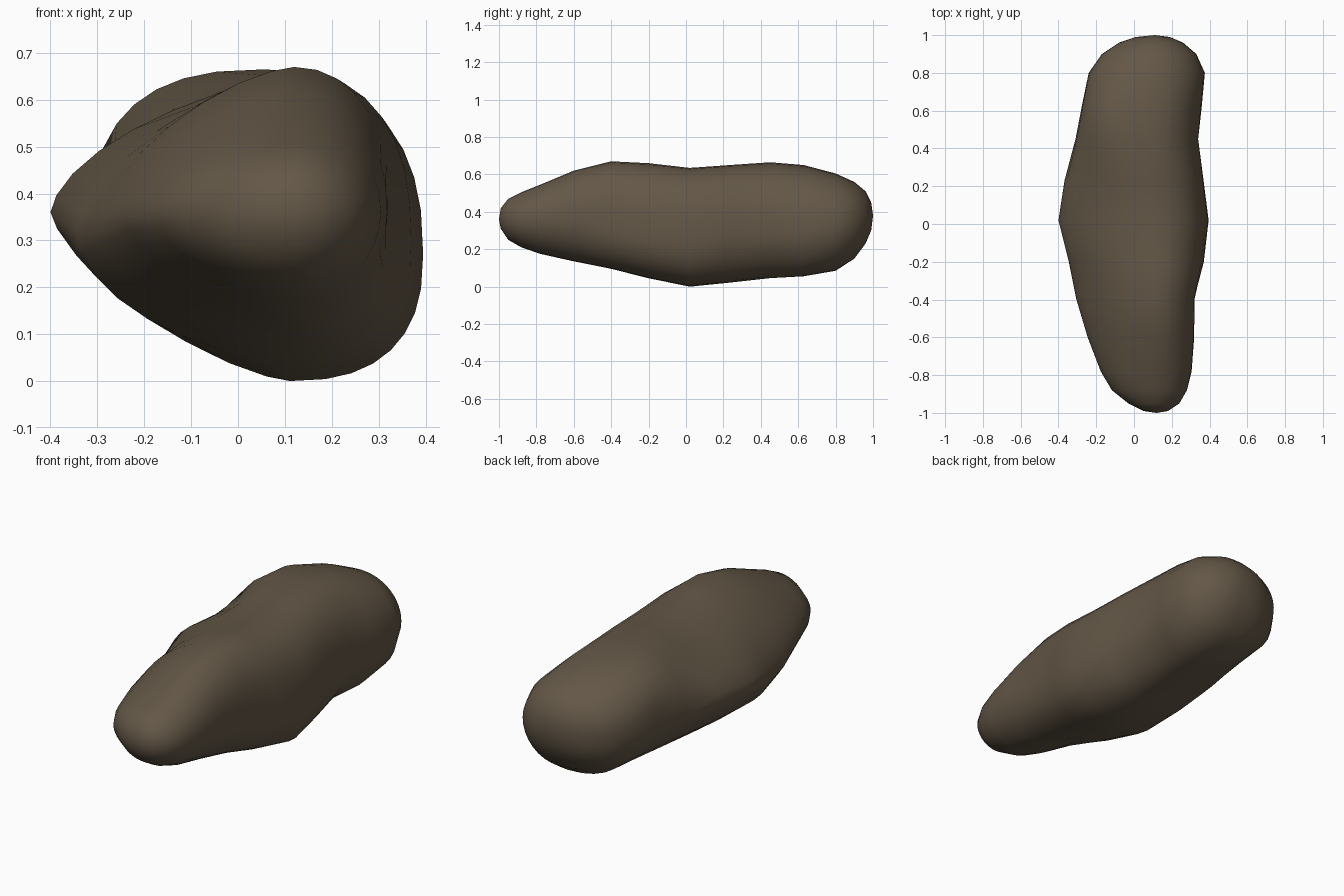
import bpy, bmesh, math
from mathutils import Vector

default_cube = bpy.data.objects.get("Cube")
if default_cube:
    bpy.data.objects.remove(default_cube, do_unlink=True)

# Stone colour
stone = bpy.data.materials.new("dark_brown_stone")
stone.use_nodes = True
colour = (0.125, 0.095, 0.062, 1)
stone.diffuse_color = colour
shader = stone.node_tree.nodes["Principled BSDF"]
shader.inputs["Base Color"].default_value = colour
shader.inputs["Roughness"].default_value = 0.9

# Extents along the length: y, left x, right x, bottom z, top z
extents = [
    (-.99, .05, .18, .31, .42),
    (-.95, -.03, .24, .25, .47),
    (-.88, -.12, .28, .21, .505),
    (-.78, -.185, .305, .175, .545),
    (-.6, -.25, .32, .135, .62),
    (-.4, -.305, .34, .095, .67),
    (-.2, -.345, .378, .045, .66),
    (.02, -.4, .395, 0, .635),
    (.23, -.37, .37, .02, .65),
    (.45, -.31, .345, .04, .665),
    (.63, -.275, .36, .055, .65),
    (.8, -.24, .375, .085, .605),
    (.9, -.17, .33, .15, .56),
    (.96, -.08, .26, .23, .51),
    (.99, .01, .19, .3, .45),
]

# Section character: y, crest x, keel x, left z, right z,
# then roundness of the right-top, left-top, left-bottom, right-bottom corners
character = [
    (-1, .12, .12, .36, .36, 2, 2, 2, 2),
    (-.6, .12, .12, .35, .36, 2.1, 1.5, 1.6, 1.9),
    (-.25, .12, .12, .31, .3, 2.2, 1.5, 1.8, 2.2),
    (0, .1, .11, .36, .27, 2.4, 1.6, 1.4, 2.5),
    (.22, .08, .13, .36, .28, 2.4, 1.7, 1.5, 2.3),
    (.57, .05, .15, .35, .29, 2.3, 2.9, 1.75, 2.1),
    (1, .1, .12, .38, .36, 2, 2, 2.5, 2),
]

# Shallow hollows: centre, radius, depth
hollows = [
    (Vector((.34, -.35, .32)), .15, .025),
    (Vector((-.22, .24, .52)), .14, .025),
    (Vector((-.13, -.7, .26)), .15, .02),
    (Vector((.32, .4, .1)), .15, .03),
]
SIDES = 32


def character_at(y):
    for a, b in zip(character, character[1:]):
        if y <= b[0]:
            t = (y - a[0]) / (b[0] - a[0])
            t = t * t * (3 - 2 * t)
            return [p + (q - p) * t for p, q in zip(a[1:], b[1:])]


def section(y, left, right, bottom, top):
    """One closed ring made of four differently rounded corners."""
    crest, keel, left_z, right_z, *rounding = character_at(y)
    points = []
    for i in range(SIDES):
        angle = math.tau * i / SIDES
        c, s = math.cos(angle), math.sin(angle)
        power = 2 / rounding[int(4 * i / SIDES)]
        u, v = abs(c) ** power, abs(s) ** power
        middle_x = crest if s >= 0 else keel
        side_x, side_z = (right, right_z) if c >= 0 else (left, left_z)
        end_z = top if s >= 0 else bottom
        p = Vector((middle_x + (side_x - middle_x) * u, y,
                    side_z + (end_z - side_z) * v))
        for centre, radius, depth in hollows:
            pull = depth * math.exp(-((p - centre).length / radius) ** 2)
            inward = Vector((.05, y, .33)) - p
            p += inward.normalized() * pull
        points.append(p)
    return points


# Boulder body lofted through the sections and closed at both tips
bm = bmesh.new()
rings = [[bm.verts.new(p) for p in section(*row)] for row in extents]
for a, b in zip(rings, rings[1:]):
    for i in range(SIDES):
        j = (i + 1) % SIDES
        bm.faces.new((a[i], a[j], b[j], b[i]))
for ring, tip in ((rings[0], (.12, -1, .36)), (rings[-1], (.11, 1, .38))):
    pole = bm.verts.new(tip)
    for i in range(SIDES):
        bm.faces.new((ring[i], ring[(i + 1) % SIDES], pole))
bmesh.ops.recalc_face_normals(bm, faces=bm.faces)
for face in bm.faces:
    face.smooth = True

mesh = bpy.data.meshes.new("boulder")
bm.to_mesh(mesh)
bm.free()
mesh.materials.append(stone)
boulder = bpy.data.objects.new("boulder", mesh)
bpy.context.collection.objects.link(boulder)
